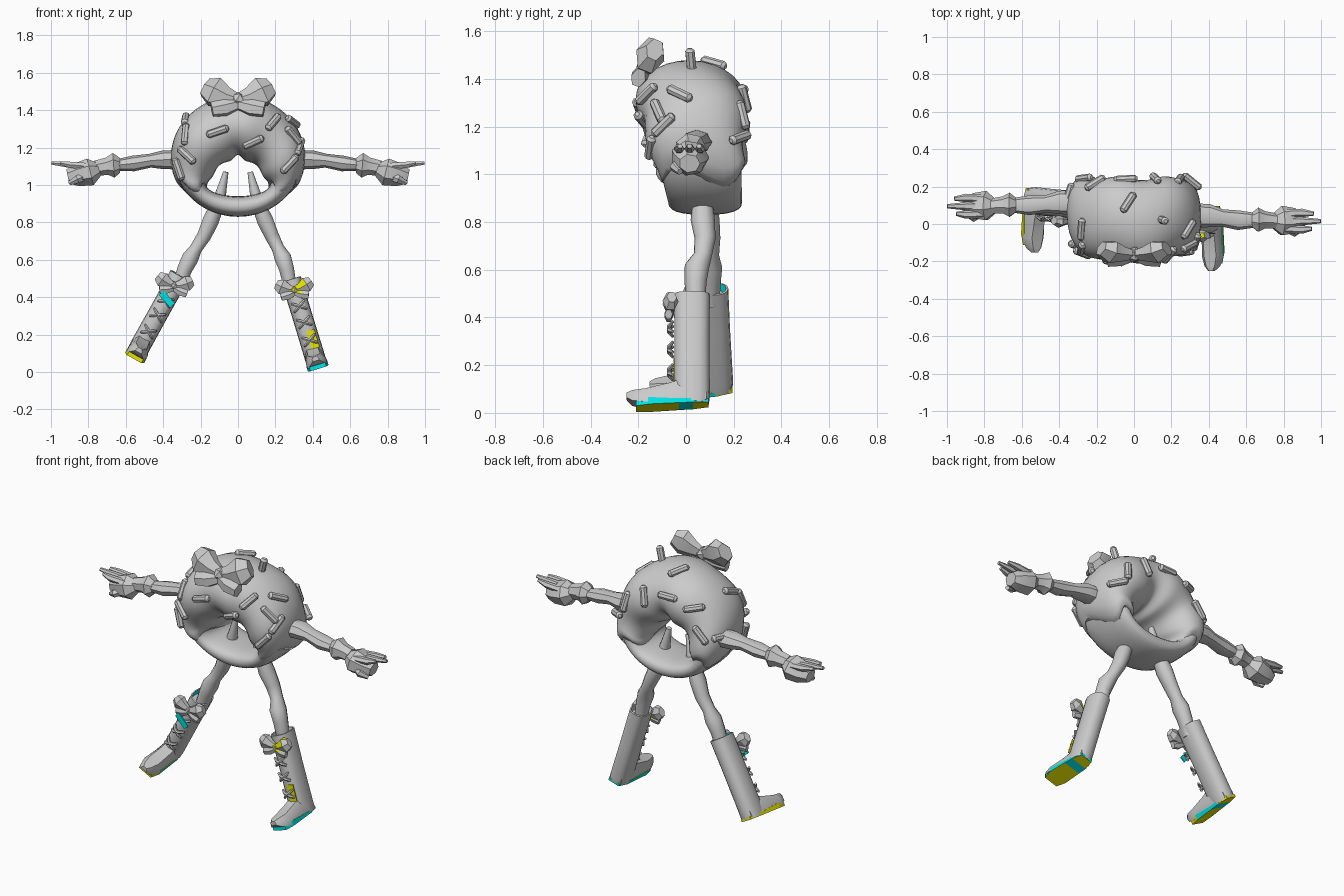
import bpy, bmesh
from math import sin, cos, pi, radians, copysign
from mathutils import Vector, Matrix

cube = bpy.data.objects.get("Cube")
if cube:
    bpy.data.objects.remove(cube)


def material(name, rgb):
    m = bpy.data.materials.new(name)
    m.use_nodes = True
    m.diffuse_color = (*rgb, 1)
    m.node_tree.nodes["Principled BSDF"].inputs["Base Color"].default_value = (*rgb, 1)
    return m


GREY = material("plain grey", (0.6, 0.6, 0.6))
YELLOW = material("bright yellow", (0.8, 0.8, 0.0))
CYAN = material("bright cyan", (0.0, 0.8, 0.8))


def finish(name, bm, mats=(GREY,), angle=40, matrix=Matrix()):
    """Turn a bmesh into a named object."""
    bmesh.ops.recalc_face_normals(bm, faces=bm.faces)
    bm.transform(matrix)
    me = bpy.data.meshes.new(name)
    bm.to_mesh(me)
    bm.free()
    ob = bpy.data.objects.new(name, me)
    bpy.context.collection.objects.link(ob)
    for m in mats:
        me.materials.append(m)
    if angle:
        bpy.ops.object.select_all(action='DESELECT')
        ob.select_set(True)
        bpy.context.view_layer.objects.active = ob
        bpy.ops.object.shade_smooth_by_angle(angle=radians(angle))
    return ob


def loft(bm, rings, closed=False):
    """Skin a list of point rings, capping the ends unless closed."""
    loops = [[bm.verts.new(p) for p in ring] for ring in rings]
    pairs = list(zip(loops, loops[1:]))
    if closed:
        pairs.append((loops[-1], loops[0]))
    for a, b in pairs:
        for i in range(len(a)):
            j = (i + 1) % len(a)
            bm.faces.new((a[i], a[j], b[j], b[i]))
    if not closed:
        bm.faces.new(loops[0])
        bm.faces.new(loops[-1])


def tube(bm, points, radii, sides=8, flat=1.0):
    """Loft of round sections along a path; flat squashes them in y."""
    pts = [Vector(p) for p in points]
    rings = []
    for i, p in enumerate(pts):
        t = (pts[min(i + 1, len(pts) - 1)] - pts[max(i - 1, 0)]).normalized()
        side = Vector((0, 1, 0))
        side = (side - t * side.dot(t)).normalized()
        up = t.cross(side)
        rings.append([p + radii[i] * (side * flat * cos(a) + up * sin(a))
                      for a in (2 * pi * k / sides for k in range(sides))])
    loft(bm, rings)


def soft(v, power=0.8):
    return copysign(abs(v) ** power, v)


# Doughnut body: a ring of sections between two ellipses, boxy below and round above
def surface(th, ph, grow=0.0):
    s, c = sin(th), cos(th)
    outer = Vector((0.343 * c, 0, 1.145 + 0.315 * s))
    inner = Vector(((0.16 - 0.075 * s) * c, 0, 1.055 + 0.115 * s))
    mid, half = (outer + inner) / 2, (outer - inner) / 2
    power = 0.88 + 0.12 * s
    p = mid + half * soft(cos(ph), power) * (1 + grow / half.length)
    p.y = 0.05 - 0.03 * s - (0.18 + 0.025 * s + grow) * soft(sin(ph), power)
    return p, mid


bm = bmesh.new()
loft(bm, [[surface(2 * pi * i / 48, 2 * pi * j / 24)[0] for j in range(24)]
          for i in range(48)], closed=True)
finish("dough_ring", bm)


def icing_point(u, ph):
    start = radians(-30 + 9 * sin(3 * ph))
    th = start + u * (pi - 2 * start)
    bump = 0.01 * sin(5 * th + 1) * sin(ph) + 0.008 * cos(6 * th) * max(0, -cos(ph))
    edge = min(1, min(u, 1 - u) * 20 + 0.2)
    return surface(th, ph, 0.018 * edge + bump * edge)[0]


bm = bmesh.new()
loft(bm, [[icing_point(i / 48, 2 * pi * j / 28) for j in range(28)] for i in range(49)])
finish("icing", bm, angle=60)


# Sprinkles: ring angle, section angle, spin; the last one stands upright
sprinkles = [(120, 90, -10), (50, 60, 83), (60, 112, 60), (0, 80, -55), (25, 45, 15),
             (190, 55, 20), (142, 15, 75), (152, 50, 40), (35, 15, 50), (12, 40, 120),
             (170, 75, 70), (30, 290, 30), (62, 280, 80), (100, 285, 10), (135, 300, 60),
             (165, 285, 20), (5, 300, 110), (95, 335, 60), (178, 330, 90), (66, 0, None)]
for th, ph, spin in sprinkles:
    th, ph = radians(th), radians(ph)
    p, mid = surface(th, ph, 0.022)
    along = (surface(th + 0.02, ph, 0.022)[0] - p).normalized()
    normal = along.cross(surface(th, ph + 0.02, 0.022)[0] - p).normalized()
    if normal.dot(p - mid) < 0:
        normal.negate()
    if spin is None:
        d = Vector((0.3, -0.1, 1)).normalized()
        p = p + d * 0.015
    else:
        d = Matrix.Rotation(radians(spin), 3, normal) @ along
    bm = bmesh.new()
    tube(bm, [(0, 0, h) for h in (-0.062, -0.05, 0.05, 0.062)],
         [0.01, 0.021, 0.021, 0.01], 8)
    finish("sprinkle", bm, matrix=Matrix.Translation(p) @ d.to_track_quat('Z', 'Y').to_matrix().to_4x4())


# Bows: two flared loops, two tails and a knot
def bow(name, matrix, mats=(GREY,)):
    bm = bmesh.new()
    for s in (-1, 1):
        tube(bm, [(0, 0, 0), (s * 0.06, 0, 0.015), (s * 0.125, 0, 0.045), (s * 0.175, 0.01, 0.075)],
             [0.035, 0.058, 0.088, 0.055], 6, 0.72)
        tube(bm, [(0, 0, -0.02), (s * 0.07, -0.01, -0.045), (s * 0.14, -0.015, -0.06)],
             [0.035, 0.05, 0.042], 6, 0.75)
    bmesh.ops.create_icosphere(bm, subdivisions=1, radius=0.045)
    return finish(name, bm, mats, 30, matrix)


bow("top_bow", Matrix.Translation((0, -0.165, 1.455)) @ Matrix.Rotation(radians(-20), 4, 'X'))


# Arms with flared gloves and fanned fingers
def arm(side, s, y0, y1, yh):
    bm = bmesh.new()
    tube(bm, [(s * 0.3, y0, 1.135), (s * 0.4, y0, 1.135), (s * 0.47, (y0 + y1) / 2, 1.13),
              (s * 0.56, y1, 1.115), (s * 0.66, y1, 1.105)],
         [0.052, 0.05, 0.037, 0.042, 0.03], 8, 1.25)
    finish(side + "_arm", bm)
    bm = bmesh.new()
    tube(bm, [(s * 0.63, y1, 1.105), (s * 0.665, y1, 1.105), (s * 0.70, y1, 1.1),
              (s * 0.76, yh, 1.09)], [0.04, 0.068, 0.048, 0.042], 7)
    finish(side + "_glove_cuff", bm, angle=30)
    bm = bmesh.new()
    tube(bm, [(s * 0.74, yh, 1.085), (s * 0.79, yh, 1.07), (s * 0.86, yh, 1.055),
              (s * 0.91, yh, 1.045)], [0.035, 0.075, 0.064, 0.04], 7, 1.1)
    finish(side + "_palm", bm, angle=30)
    for k, reach in zip((-1, 0, 1), (0.95, 0.998, 0.96)):
        bm = bmesh.new()
        tube(bm, [(s * 0.80, yh + k * 0.04, 1.1), (s * 0.90, yh + k * 0.045, 1.108),
                  (s * reach, yh + k * 0.04, 1.118)], [0.02, 0.019, 0.01], 6, 1.15)
        finish(side + "_finger", bm)
    bm = bmesh.new()
    tube(bm, [(s * 0.81, yh - 0.03, 1.05), (s * 0.86, yh - 0.06, 1.03),
              (s * 0.9, yh - 0.04, 1.01)], [0.025, 0.024, 0.013], 6)
    finish(side + "_thumb", bm)


arm("left", 1, 0.045, 0.02, 0.015)
arm("right", -1, 0.115, 0.1, 0.095)


# Legs
def leg(side, points):
    bm = bmesh.new()
    tube(bm, points, [0.015, 0.035, 0.046, 0.04, 0.035, 0.047, 0.042, 0.036], 10, 1.1)
    finish(side + "_leg", bm)


leg("left", [(0.065, 0.07, 1.07), (0.1, 0.07, 0.92), (0.145, 0.07, 0.81), (0.18, 0.08, 0.73),
             (0.215, 0.07, 0.66), (0.24, 0.045, 0.61), (0.26, 0.04, 0.55), (0.28, 0.04, 0.45)])
leg("right", [(-0.065, 0.07, 1.07), (-0.1, 0.08, 0.92), (-0.145, 0.09, 0.81), (-0.18, 0.1, 0.73),
              (-0.225, 0.1, 0.66), (-0.255, 0.1, 0.61), (-0.285, 0.1, 0.55), (-0.32, 0.1, 0.45)])


def plate(name, mat, size, matrix):
    bm = bmesh.new()
    bmesh.ops.create_cube(bm, size=1, matrix=Matrix.Diagonal((*size, 1)))
    finish(name, bm, (mat,), 0, matrix)


# Boots: shaft, foot, two-tone sole, crossed laces and a small bow
def boot(side, origin, lean, pitch, lining, cyan_edge):
    M = (Matrix.Translation(origin) @ Matrix.Rotation(radians(pitch), 4, 'X')
         @ Matrix.Rotation(radians(lean), 4, 'Y'))
    bm = bmesh.new()
    loft(bm, [[(0.055 * w * soft(cos(a)), 0.025 + 0.075 * w * soft(sin(a)), z)
               for a in (2 * pi * k / 16 for k in range(16))]
              for z, w in ((0.02, 0.95), (0.06, 1), (0.3, 0.98), (0.5, 1), (0.502, 0.88), (0.47, 0.8))])
    shaft = finish(side + "_boot_shaft", bm, (GREY, lining), matrix=M)
    for f in shaft.data.polygons:
        local = M.inverted() @ f.center
        f.material_index = int(0.48 < local.z < 0.49)

    bm = bmesh.new()
    loft(bm, [[(-w, y, lo), (w, y, lo), (w, y, (lo + hi) / 2), (w * 0.6, y, hi),
               (-w * 0.6, y, hi), (-w, y, (lo + hi) / 2)]
              for y, w, lo, hi in ((0.085, 0.04, 0.03, 0.09), (0.0, 0.052, 0.025, 0.13),
                                   (-0.07, 0.052, 0.02, 0.105), (-0.17, 0.056, 0.015, 0.08),
                                   (-0.225, 0.04, 0.025, 0.075), (-0.25, 0.018, 0.045, 0.068))])
    finish(side + "_boot_foot", bm, matrix=M)

    bm = bmesh.new()
    loft(bm, [[(-w, y, lo), (w, y, lo), (w, y, hi), (-w, y, hi)]
              for y, w, lo, hi in ((0.095, 0.036, 0.018, 0.034), (0.03, 0.052, 0.014, 0.032),
                                   (-0.03, 0.054, 0.011, 0.03), (-0.15, 0.058, 0.004, 0.034),
                                   (-0.21, 0.044, 0.0, 0.034))])
    sole = finish(side + "_boot_sole", bm, (YELLOW, CYAN), 0, M)
    for f in sole.data.polygons:
        local = M.inverted() @ f.center
        arch = abs(local.y) < 0.015 and f.normal.z < -0.7
        f.material_index = int(arch or cyan_edge(local, f.normal))

    for z in (0.16, 0.26, 0.35):
        for tilt in (-33, 33):
            bm = bmesh.new()
            tube(bm, [(-0.042, 0, 0), (-0.02, -0.014, 0), (0.02, -0.014, 0), (0.042, 0, 0)],
                 [0.007, 0.01, 0.01, 0.007], 6)
            finish(side + "_lace", bm, matrix=M @ Matrix.Translation((0, -0.055, z))
                   @ Matrix.Rotation(radians(tilt), 4, 'Y'))
    ribbon = bow(side + "_boot_bow", M @ Matrix.Translation((0, -0.065, 0.44))
                 @ Matrix.Rotation(radians(-lean * 0.7), 4, 'Y') @ Matrix.Scale(0.53, 4),
                 (GREY, YELLOW))
    return M, ribbon


# Left sole has a cyan rim all round
M, ribbon = boot("left", (0.43, 0, 0.017), -17, 0, GREY,
                 lambda p, n: abs(n.x) > 0.6 or abs(n.y) > 0.7)
plate("left_tongue_patch", YELLOW, (0.045, 0.005, 0.1), M @ Matrix.Translation((0.018, -0.05, 0.16)))
# Two-tone ribbon: faces turned inward and up
for f in ribbon.data.polygons:
    inward = 0.5 * f.normal.z - 0.8 * f.normal.x > 0.3
    f.material_index = int(inward and f.center.x > 0.255)

# Right sole is cyan only on the inner side of the arch
M, ribbon = boot("right", (-0.555, 0.1, 0.08), 29, 3, CYAN,
                 lambda p, n: n.x > 0.6 and -0.12 < p.y < 0)
plate("right_lace_patch", CYAN, (0.09, 0.008, 0.035),
      M @ Matrix.Translation((0, -0.083, 0.36)) @ Matrix.Rotation(radians(20), 4, 'Y'))
